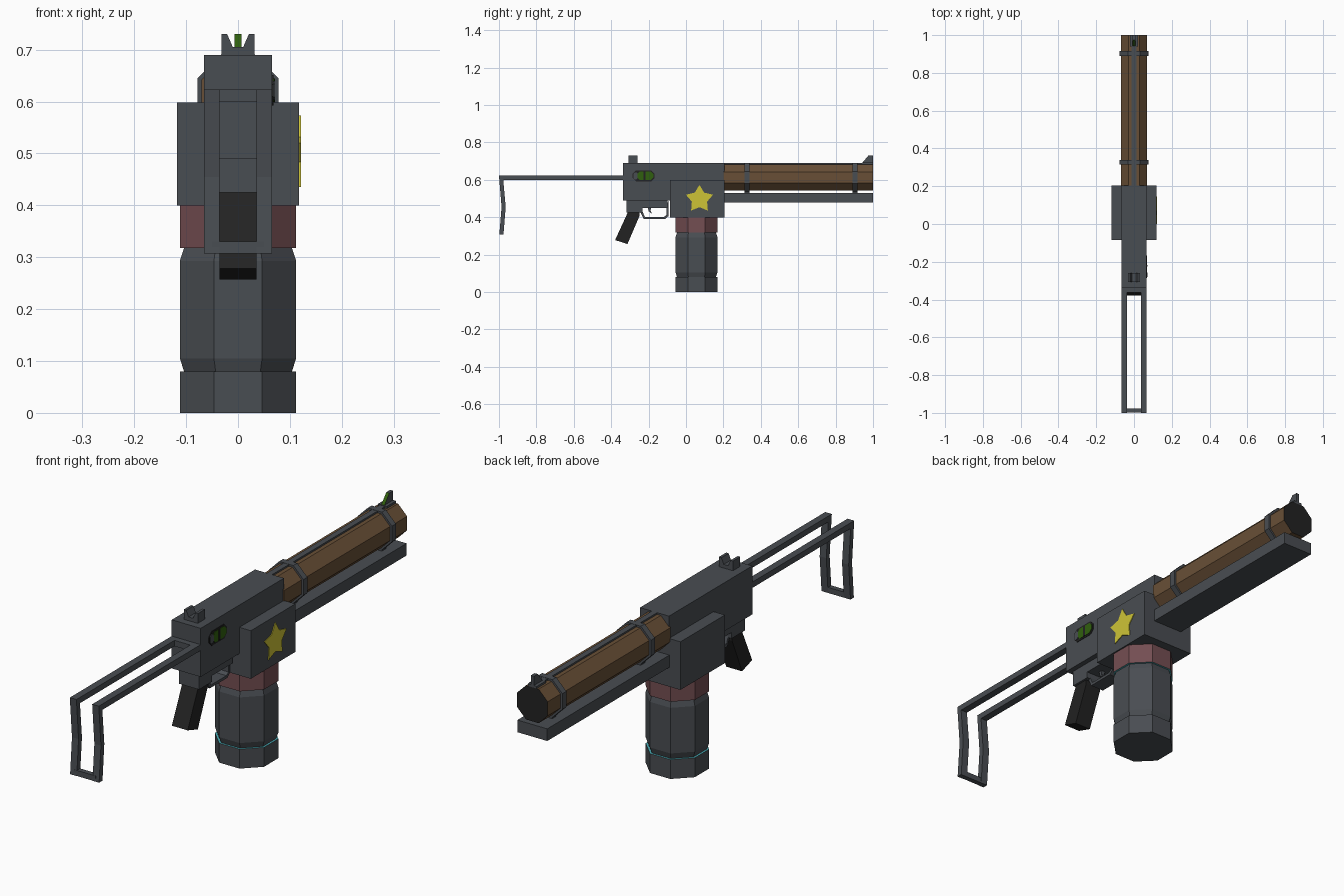
import bpy, bmesh, math
from mathutils import Vector

if "Cube" in bpy.data.objects:
    bpy.data.objects.remove(bpy.data.objects["Cube"])


def material(name, r, g, b):
    lin = [((c / 255 + 0.055) / 1.055) ** 2.4 for c in (r, g, b)]
    m = bpy.data.materials.new(name)
    m.diffuse_color = (*lin, 1)
    m.use_nodes = True
    m.node_tree.nodes["Principled BSDF"].inputs["Base Color"].default_value = m.diffuse_color
    return m


GREY = material("gunmetal", 73, 77, 82)
BLACK = material("black", 34, 34, 34)
BROWN = material("wood brown", 104, 79, 54)
RED = material("dull red", 116, 78, 82)
YELLOW = material("yellow", 206, 196, 54)
GREEN = material("dark green", 48, 96, 14)
CYAN = material("cyan", 78, 180, 190)


def finish(name, bm, mats, rule=None):
    bmesh.ops.recalc_face_normals(bm, faces=bm.faces)
    bm.normal_update()
    if rule:
        for f in bm.faces:
            f.material_index = rule(f)
    me = bpy.data.meshes.new(name)
    bm.to_mesh(me)
    bm.free()
    for m in mats:
        me.materials.append(m)
    ob = bpy.data.objects.new(name, me)
    bpy.context.collection.objects.link(ob)
    return ob


def extrude(name, pts, direction, mats, rule=None):
    """Closed 3D outline pushed along a direction."""
    bm = bmesh.new()
    face = bm.faces.new([bm.verts.new(p) for p in pts])
    new = bmesh.ops.extrude_face_region(bm, geom=[face])["geom"]
    bmesh.ops.translate(bm, vec=Vector(direction),
                        verts=[v for v in new if isinstance(v, bmesh.types.BMVert)])
    return finish(name, bm, mats, rule)


def side(name, yz, x0, x1, mats, rule=None):
    return extrude(name, [(x0, y, z) for y, z in yz], (x1 - x0, 0, 0), mats, rule)


def box(name, x, y, z, mat):
    """x is a half width, y and z are (low, high)."""
    return side(name, [(y[0], z[0]), (y[1], z[0]), (y[1], z[1]), (y[0], z[1])], -x, x, [mat])


def octagon(apothem):
    r = apothem / math.cos(math.pi / 8)
    return [(r * math.cos((i + .5) * math.pi / 4), r * math.sin((i + .5) * math.pi / 4))
            for i in range(8)]


def tube_y(name, apothem, y0, y1, mats, rule=None):
    return extrude(name, [(a, y0, AXIS_Z + b) for a, b in octagon(apothem)],
                   (0, y1 - y0, 0), mats, rule)


AXIS_Z = 0.613

# receiver and wide magazine housing
box("receiver", .066, (-.337, .205), (.49, .69), GREY)
box("magazine_housing", .118, (-.085, .205), (.40, .598), GREY)

# barrel jacket with black muzzle face, top rib, bands and lower rail
tube_y("barrel", .070, .2, 1.0, [BROWN, BLACK], lambda f: int(f.normal.y > .9))
box("barrel_rib", .012, (.205, .95), (.67, .690), GREY)
box("lower_rail", .068, (.2, 1.0), (.48, .53), GREY)
for i, y in enumerate((.327, .903)):
    tube_y(f"barrel_band_{i}", .078, y - .013, y + .013, [GREY])
    box(f"band_strut_{i}", .032, (y - .013, y + .013), (.525, .545), GREY)

# front sight: wedge with green rear slope
box("front_sight_base", .02, (.94, 1.0), (.675, .692), GREY)
side("front_sight", [(.94, .688), (.975, .73), (1.0, .73), (1.0, .688)], -.007, .007,
     [GREY, GREEN], lambda f: int(f.normal.y < -.3))

# rear sight: block with a V notch
notch = [(-.032, .688), (.032, .688), (.032, .73), (.021, .73), (.010, .705),
         (-.010, .705), (-.021, .73), (-.032, .73)]
extrude("rear_sight", [(x, -.307, z) for x, z in notch], (0, .047, 0), [GREY])

# drum magazine: stacked octagon rings, cyan at the stepped joints
rings = [(.112, 0), (.112, .08), (.104, .08), (.112, .105), (.112, .293),
         (.104, .318), (.112, .318), (.112, .402)]
bm = bmesh.new()
loops = [[bm.verts.new((a, .056 + b, z)) for a, b in octagon(ap)] for ap, z in rings]
for lo, hi in zip(loops, loops[1:]):
    for i in range(8):
        j = (i + 1) % 8
        bm.faces.new((lo[i], lo[j], hi[j], hi[i]))
bm.faces.new(loops[0])
bm.faces.new(loops[-1])


def magazine_colour(f):
    z = f.calc_center_median().z
    if abs(f.normal.z) > .99 and .05 < z < .35:
        return 2
    return int(z > .319)


finish("magazine", bm, [GREY, RED, CYAN], magazine_colour)

# lower frame, grip, trigger and guard
box("lower_frame", .045, (-.318, -.1), (.45, .495), GREY)
box("grip_mount", .045, (-.318, -.232), (.425, .455), GREY)
side("grip", [(-.307, .435), (-.249, .435), (-.249, .406), (-.313, .257), (-.379, .278)],
     -.036, .036, [BLACK])
side("trigger_guard", [(-.245, .43), (-.232, .43), (-.22, .402), (-.118, .402), (-.105, .412),
                       (-.105, .46), (-.094, .49), (-.094, .406), (-.112, .391), (-.226, .391)],
     -.03, .03, [GREY])
side("trigger", [(-.205, .46), (-.185, .46), (-.19, .435), (-.18, .418), (-.2, .432)],
     -.008, .008, [GREY])

# wire shoulder stock: two bent side bars and two cross bars
bar = [(-.33, .623), (-1, .623), (-.986, .455), (-.998, .307),
       (-.976, .307), (-.964, .455), (-.977, .599), (-.33, .599)]
for s, n in ((-1, "left"), (1, "right")):
    side("stock_bar_" + n, bar, s * .036, s * .066, [GREY])
box("stock_bottom_bar", .05, (-.997, -.976), (.307, .33), GREY)
box("stock_hinge_bar", .05, (-.362, -.33), (.599, .623), GREY)


# port on the right side: dark frame with green insert
def pill(y0, y1, z0, z1, c):
    return [(y0 + c, z0), (y1 - c, z0), (y1, z0 + c), (y1, z1 - c),
            (y1 - c, z1), (y0 + c, z1), (y0, z1 - c), (y0, z0 + c)]


side("port_frame", pill(-.285, -.168, .592, .651, .018), .064, .068, [BLACK])
side("port_insert", pill(-.262, -.175, .599, .644, .014), .066, .070, [GREEN])
side("port_slide", pill(-.28, -.258, .603, .640, .006), .066, .071, [GREY])
box_y = (-.226, -.216)
side("port_divider", [(box_y[0], .599), (box_y[1], .599), (box_y[1], .644), (box_y[0], .644)],
     .066, .071, [BLACK])

# yellow star plate on the right side of the housing
star = []
for i in range(10):
    r = .076 if i % 2 == 0 else .043
    a = math.pi / 2 + i * math.pi / 5
    star.append((.072 + r * math.cos(a), .497 + r * math.sin(a)))
side("star_plate", star, .116, .121, [YELLOW])
